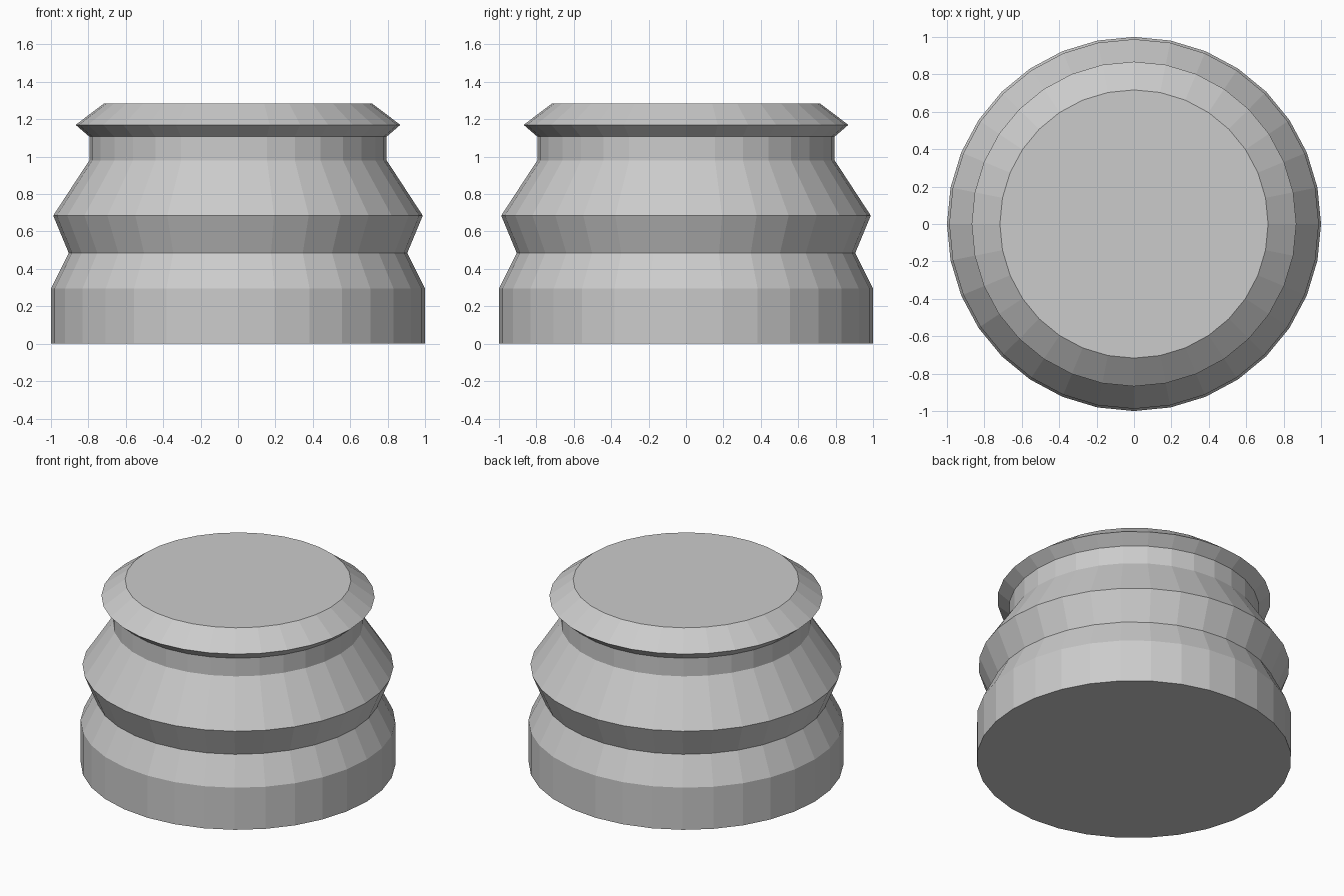
import bpy, bmesh, math

if "Cube" in bpy.data.objects:
    bpy.data.objects.remove(bpy.data.objects["Cube"])

SIDES = 32
# (radius, height) outline of the turned shape, bottom to top
PROFILE = [(1.0, 0.0), (1.0, 0.295), (0.905, 0.485), (0.988, 0.685),
           (0.795, 0.98), (0.795, 1.107), (0.868, 1.17), (0.717, 1.284)]

bm = bmesh.new()

# One ring of vertices per profile point
rings = []
for r, z in PROFILE:
    rings.append([bm.verts.new((r * math.cos(2 * math.pi * i / SIDES),
                                r * math.sin(2 * math.pi * i / SIDES), z))
                  for i in range(SIDES)])

# Flat facets between neighbouring rings
for low, high in zip(rings, rings[1:]):
    for i in range(SIDES):
        j = (i + 1) % SIDES
        bm.faces.new((low[i], low[j], high[j], high[i]))

# Bottom and top caps
bm.faces.new(rings[0][::-1])
bm.faces.new(rings[-1])

mesh = bpy.data.meshes.new("turned_pedestal")
bm.to_mesh(mesh)
bm.free()
bpy.context.collection.objects.link(bpy.data.objects.new("turned_pedestal", mesh))
